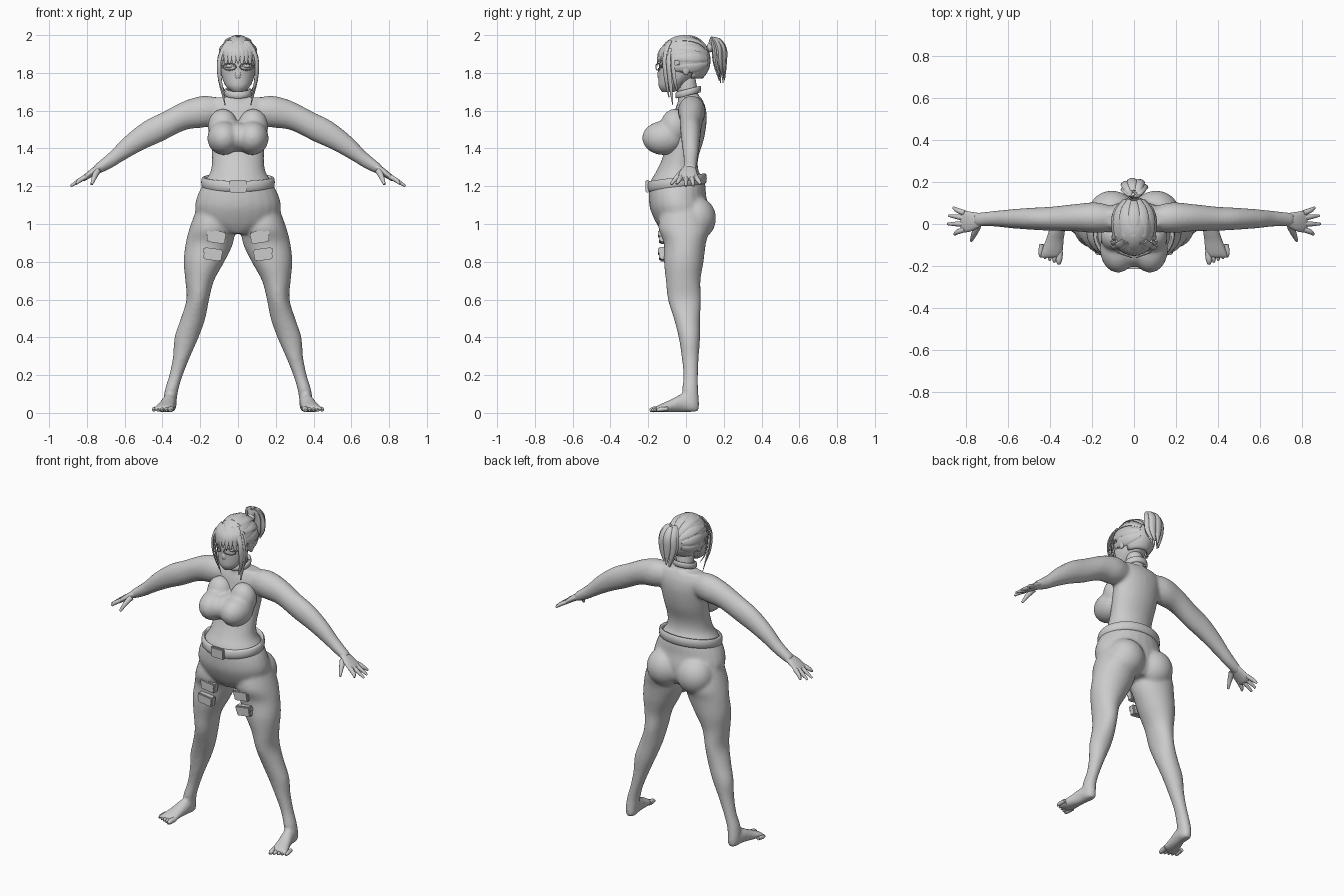
import bpy, bmesh, math
from mathutils import Vector, Matrix

cube = bpy.data.objects.get("Cube")
if cube:
    bpy.data.objects.remove(cube)

grey = bpy.data.materials.new("plain_grey")
grey.use_nodes = True
COLOUR = (0.6, 0.6, 0.6, 1)
grey.diffuse_color = COLOUR
grey.node_tree.nodes["Principled BSDF"].inputs["Base Color"].default_value = COLOUR
HEAD = Vector((0, -0.01, 1.86))
SIDES = (1, -1)


def finish(bm, name, voxel=None, angle=50):
    """Turn a bmesh into a shaded object, optionally fused into one skin."""
    bmesh.ops.recalc_face_normals(bm, faces=bm.faces)
    mesh = bpy.data.meshes.new(name)
    bm.to_mesh(mesh)
    bm.free()
    mesh.materials.append(grey)
    ob = bpy.data.objects.new(name, mesh)
    bpy.context.collection.objects.link(ob)
    if voxel:
        remesh = ob.modifiers.new("fuse", "REMESH")
        remesh.mode = "VOXEL"
        remesh.voxel_size = voxel
        remesh.use_smooth_shade = True
        soften = ob.modifiers.new("soften", "SMOOTH")
        soften.factor = 0.5
        soften.iterations = 7
    else:
        bpy.ops.object.select_all(action="DESELECT")
        ob.select_set(True)
        bpy.context.view_layer.objects.active = ob
        bpy.ops.object.shade_smooth_by_angle(angle=math.radians(angle))
    return ob


def spline(rows, steps=4):
    """Smooth interpolation through rows of numbers."""
    rows = [Vector(r) for r in rows]
    out = []
    for i in range(len(rows) - 1):
        a, b, c, d = (rows[max(0, min(len(rows) - 1, i + k))] for k in (-1, 0, 1, 2))
        for s in range(steps):
            t = s / steps
            out.append(b + (c - a) * (t / 2) + (a * 2 - b * 5 + c * 4 - d) * (t * t / 2)
                       + (b * 3 - a - c * 3 + d) * (t ** 3 / 2))
    return out + [rows[-1]]


def skin(bm, rings):
    """Bridge rings of points and cap both ends."""
    rings = [[bm.verts.new(p) for p in ring] for ring in rings]
    n = len(rings[0])
    for a, b in zip(rings, rings[1:]):
        for i in range(n):
            bm.faces.new((a[i], a[(i + 1) % n], b[(i + 1) % n], b[i]))
    bm.faces.new(rings[0])
    bm.faces.new(rings[-1])


def loft(bm, axis, rows, side=1, n=24):
    """Elliptical sections square to an axis; row = centre x, y, z and two radii."""
    u, v = {"x": (1, 2), "y": (0, 2), "z": (0, 1)}[axis]
    rings = []
    for x, y, z, ru, rv in spline(rows):
        ring = []
        for i in range(n):
            p = [x, y, z]
            p[u] += ru * math.cos(math.tau * i / n)
            p[v] += rv * math.sin(math.tau * i / n)
            ring.append((p[0] * side, p[1], p[2]))
        rings.append(ring)
    skin(bm, rings)


def tube(bm, points, radii, flat=1.0, centre=HEAD, n=10):
    """Tapered tube along a path, flattened towards a centre."""
    rows = spline([(*p, r) for p, r in zip(points, radii)])
    path = [r.to_3d() for r in rows]
    rings = []
    for i, p in enumerate(path):
        t = (path[min(i + 1, len(path) - 1)] - path[max(i - 1, 0)]).normalized()
        out = p - centre
        out = (out - t * out.dot(t)).normalized()
        across = t.cross(out)
        r = max(rows[i][3], 0.001)
        rings.append([p + r * (across * math.cos(math.tau * k / n)
                               + out * flat * math.sin(math.tau * k / n)) for k in range(n)])
    skin(bm, rings)


def ball(bm, centre, radii):
    m = Matrix.Translation(centre) @ Matrix.Diagonal((*radii, 1))
    return bmesh.ops.create_uvsphere(bm, u_segments=32, v_segments=20, radius=1, matrix=m)


def band(name, cy, cz, rx, ry, high, thick, slope):
    """Tilted strap with a rounded section."""
    bm, n, m = bmesh.new(), 48, 10
    grid = []
    for i in range(n):
        a = math.tau * i / n
        row = []
        for k in range(m):
            b = math.tau * k / m
            d = thick * math.cos(b)
            y = (ry + d) * math.sin(a)
            z = cz + slope * y + high / 2 * max(-0.8, min(0.8, math.sin(b))) / 0.8
            row.append(bm.verts.new(((rx + d) * math.cos(a), cy + y, z)))
        grid.append(row)
    for i in range(n):
        for k in range(m):
            j, l = (i + 1) % n, (k + 1) % m
            bm.faces.new((grid[i][k], grid[j][k], grid[j][l], grid[i][l]))
    return finish(bm, name)


def box(name, centre, size, turn=0):
    bm = bmesh.new()
    m = Matrix.Translation(centre) @ Matrix.Rotation(turn, 4, "Y") @ Matrix.Diagonal((*size, 1))
    bmesh.ops.create_cube(bm, size=1, matrix=m)
    bmesh.ops.bevel(bm, geom=bm.edges[:], offset=0.006, segments=2, affect="EDGES")
    return finish(bm, name, angle=40)


# Body: torso, neck, seat, legs, feet and arms fused into one skin
body = bmesh.new()
loft(body, "z", [(0, -.02, .95, .08, .1), (0, -.02, 1, .2, .135), (0, -.035, 1.08, .228, .155),
                 (0, -.045, 1.15, .215, .152), (0, -.045, 1.22, .18, .145),
                 (0, -.045, 1.28, .145, .112), (0, -.03, 1.35, .138, .095),
                 (0, 0, 1.45, .145, .095), (0, .02, 1.55, .155, .09),
                 (0, .025, 1.62, .165, .078), (0, .025, 1.67, .14, .055)])
loft(body, "z", [(0, .015, 1.6, .06, .06), (0, .012, 1.68, .055, .055), (0, 0, 1.78, .048, .05)])
for s in SIDES:
    ball(body, (.105 * s, .053, 1.03), (.112, .106, .115))
    loft(body, "z", [(.13, -.02, 1.08, .09, .11), (.138, -.012, .98, .118, .135),
                     (.151, -.006, .9, .126, .112), (.18, -.012, .8, .108, .105),
                     (.203, -.015, .7, .076, .092), (.213, -.008, .6, .06, .088),
                     (.238, .005, .5, .065, .07), (.272, .018, .4, .064, .057),
                     (.298, .022, .3, .046, .046), (.328, .025, .2, .036, .039),
                     (.352, .022, .12, .036, .043), (.36, .028, .05, .034, .042),
                     (.36, .028, .008, .026, .034)], s)
    loft(body, "y", [(.358, .068, .03, .02, .02), (.36, .03, .04, .035, .036),
                     (.365, -.02, .052, .038, .048), (.378, -.08, .037, .045, .034),
                     (.39, -.13, .026, .053, .023), (.4, -.16, .02, .05, .014)], s)
    loft(body, "x", [(.1, .025, 1.6, .06, .068), (.18, .03, 1.595, .073, .084),
                     (.28, .03, 1.575, .065, .078), (.4, .025, 1.515, .057, .077),
                     (.5, .025, 1.467, .052, .074), (.6, .025, 1.4, .044, .062),
                     (.68, .025, 1.335, .036, .045), (.76, .02, 1.285, .033, .028)], s)
finish(body, "body", voxel=0.01)

# Chest top: two full cups bridged by stretched cloth
top = bmesh.new()
ball(top, (0, -.115, 1.46), (.08, .09, .078))
for s in SIDES:
    ball(top, (.076 * s, -.118, 1.455), (.086, .114, .09))
    ball(top, (.08 * s, -.06, 1.515), (.08, .075, .095))
finish(top, "chest_top", voxel=0.01)

# Hands and toes
for s, side in zip(SIDES, ("left", "right")):
    hand = bmesh.new()
    loft(hand, "x", [(.72, .022, 1.305, .028, .024), (.77, .012, 1.275, .045, .023),
                     (.81, .012, 1.247, .052, .018), (.825, .014, 1.238, .046, .011)], s)
    for base_y, tip_x, tip_y in ((.052, .86, .078), (.028, .882, .04), (0, .887, 0), (-.026, .855, -.05)):
        drop = 1.2 + (.887 - tip_x) * .4
        tube(hand, [(.805 * s, base_y, 1.25), (.84 * s, (base_y + tip_y) / 2, 1.23), (tip_x * s, tip_y, drop)],
             (.013, .012, .006))
    tube(hand, [(.745 * s, -.01, 1.28), (.76 * s, -.045, 1.25), (.775 * s, -.08, 1.21)], (.018, .014, .007))
    finish(hand, side + "_hand")
    toes = bmesh.new()
    for i in range(5):
        x, r = .357 + .022 * i, .015 if i == 0 else .011
        tip = -.192 + .009 * i
        tube(toes, [((x - .005) * s, tip + .06, .022), (x * s, tip + .02, .018), (x * s, tip, .013)],
             (r, r, r * .5))
    finish(toes, side + "_toes")

# Head, ears and nose
FACE = [(0, -.095, 1.7, .022, .025), (0, -.078, 1.73, .058, .06), (0, -.05, 1.78, .08, .09),
        (0, -.03, 1.84, .088, .112), (0, -.015, 1.9, .09, .12), (0, -.01, 1.96, .062, .09),
        (0, -.01, 1.985, .02, .04)]
head = bmesh.new()
loft(head, "z", FACE, n=32)
for s in SIDES:
    ball(head, (.092 * s, .0, 1.82), (.012, .02, .032))
finish(head, "head")

# Face mask: a shell just outside the lower face, peaked over the nose
mask = bmesh.new()
loft(mask, "z", [(0, y, z - .002, rx + .005, ry + .006) for x, y, z, rx, ry in FACE[:4]], n=32)
ball(mask, (0, -.13, 1.79), (.02, .022, .03))
drop = [f for f in mask.faces if f.calc_center_median().z > 1.82 or f.calc_center_median().y > -.03]
bmesh.ops.delete(mask, geom=drop, context="FACES")
finish(mask, "face_mask")

# Eyes, brows and spectacles
for s, side in zip(SIDES, ("left", "right")):
    eye = bmesh.new()
    ball(eye, (.042 * s, -.122, 1.836), (.022, .014, .011))
    finish(eye, side + "_eye")
    rim = bmesh.new()
    ring = [((.045 + .034 * math.cos(a)) * s, -.148 + .012 * math.cos(a), 1.832 + .018 * math.sin(a))
            for a in (math.tau * i / 12 for i in range(13))]
    tube(rim, ring, [.003] * 13, n=6)
    tube(rim, [(.079 * s, -.136, 1.837), (.097 * s, -.06, 1.84), (.098 * s, 0, 1.84)], [.003] * 3, n=6)
    finish(rim, side + "_spectacle_rim")

# Hair cap with the face and nape left open
cap = bmesh.new()
ball(cap, HEAD + Vector((0, 0, .006)), (.106, .14, .134))
gone = [f for f in cap.faces for c in [f.calc_center_median()]
        if (c.y < -.045 and c.z < 1.875) or c.z < 1.765 or (c.y < .03 and c.z < 1.8)]
bmesh.ops.delete(cap, geom=gone, context="FACES")
ob = finish(cap, "hair_cap")
shell = ob.modifiers.new("thickness", "SOLIDIFY")
shell.thickness = 0.012

# Swept strands, fringe, side locks
strands = bmesh.new()
for i in range(9):
    a = math.radians(-20 + 27.5 * i)
    c, s = math.cos(a), math.sin(a)
    path = [HEAD + Vector((.102 * c * k, y, .128 * s * k + .006)) for y, k in
            ((-.05, .95), (.02, 1), (.08, .85), (.125, .5))]
    tube(strands, path, (.018, .026, .024, .012), flat=.28)
finish(strands, "swept_strands")
fringe = bmesh.new()
for i in range(9):
    x = (i - 4) / 4
    dip = 1.85 - .012 * (i % 2) - .015 * abs(x)
    tube(fringe, [(.05 * x, -.085, 1.968), (.078 * x, -.138 + .03 * x * x, 1.915),
                  (.09 * x, -.153 + .055 * x * x, dip)], (.016, .02, .003), flat=.35)
finish(fringe, "fringe")
for s, side in zip(SIDES, ("left", "right")):
    locks = bmesh.new()
    for y, low, width in ((-.105, 1.67, .014), (-.085, 1.63, .016), (-.06, 1.7, .012)):
        tube(locks, [(.08 * s, y, 1.93), (.1 * s, y - .01, 1.86), (.095 * s, y, 1.76),
                     (.068 * s, y + .015, low)], (.012, width, width * .9, .003), flat=.4)
    finish(locks, side + "_side_locks")

# Ponytail and its tie
tail = bmesh.new()
for i in range(7):
    a = math.tau * i / 7
    x, y = math.cos(a), math.sin(a)
    tube(tail, [(0, .12, 1.93), (.02 * x, .15 + .012 * y, 1.975), (.04 * x, .175 + .026 * y, 1.93),
                (.042 * x, .18 + .024 * y, 1.85), (.02 * x, .19 + .015 * y, 1.765 + .02 * x)],
         (.012, .022, .026, .022, .003), flat=.6)
finish(tail, "ponytail")
tie = bmesh.new()
ball(tie, (0, .128, 1.935), (.026, .018, .026))
finish(tie, "hair_tie")

# Collar, belt, buckle and thigh pouches
band("collar", .012, 1.698, .064, .06, .035, .008, .25)
band("belt", -.048, 1.22, .183, .146, .055, .012, .14)
box("belt_buckle", (0, -.203, 1.2), (.09, .022, .066))
for s, side in zip(SIDES, ("left", "right")):
    for x, z, label in ((.115, .93, "upper"), (.133, .838, "lower")):
        pouch = (x * s, -.122, z)
        box(f"{side}_{label}_pouch", pouch, (.096, .04, .06), -.14 * s)
        box(f"{side}_{label}_pouch_flap", (x * s, -.126, z + .016), (.102, .042, .034), -.14 * s)
